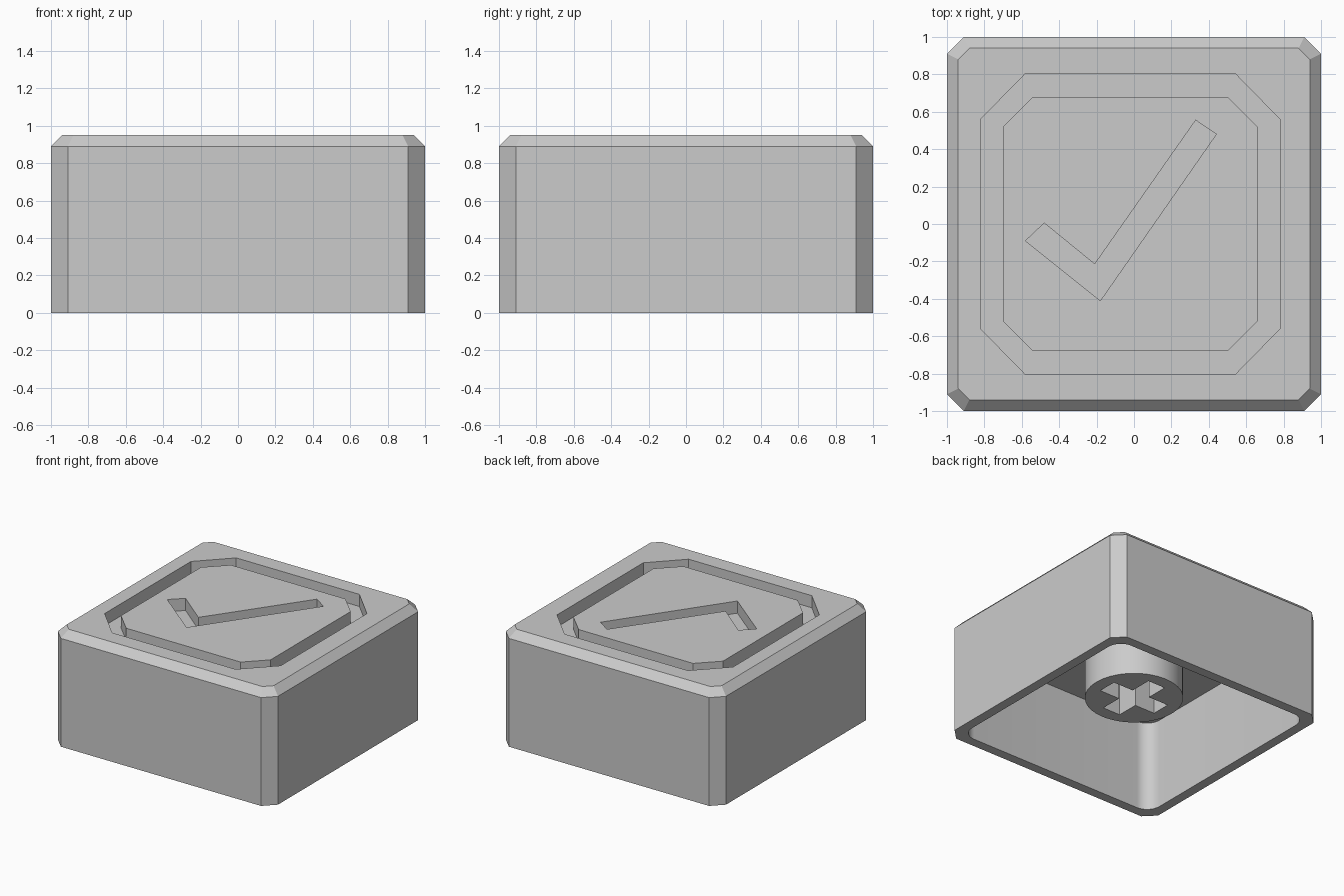
import bpy
import bmesh
from math import cos, sin, pi

if "Cube" in bpy.data.objects:
    bpy.data.objects.remove(bpy.data.objects["Cube"], do_unlink=True)

grey = bpy.data.materials.new("light grey plastic")
grey.use_nodes = True
colour = (0.6, 0.6, 0.6, 1)
grey.diffuse_color = colour
grey.node_tree.nodes["Principled BSDF"].inputs["Base Color"].default_value = colour


def loft(name, *sections):
    """Closed solid through (outline, height) sections, counter-clockwise."""
    bm = bmesh.new()
    rings = [[bm.verts.new((x, y, z)) for x, y in outline] for outline, z in sections]
    for low, high in zip(rings, rings[1:]):
        n = len(low)
        for i in range(n):
            j = (i + 1) % n
            bm.faces.new((low[i], low[j], high[j], high[i]))
    bm.faces.new(rings[0][::-1])
    bm.faces.new(rings[-1])
    bmesh.ops.recalc_face_normals(bm, faces=bm.faces)
    mesh = bpy.data.meshes.new(name)
    bm.to_mesh(mesh)
    bm.free()
    mesh.materials.append(grey)
    obj = bpy.data.objects.new(name, mesh)
    bpy.context.collection.objects.link(obj)
    return obj


def cut(target, cutter):
    """Subtract the cutter, then discard it."""
    mod = target.modifiers.new("cut", "BOOLEAN")
    mod.operation = "DIFFERENCE"
    mod.solver = "EXACT"
    mod.object = cutter
    bpy.context.view_layer.objects.active = target
    bpy.ops.object.modifier_apply(modifier=mod.name)
    bpy.data.objects.remove(cutter, do_unlink=True)


def octagon(hx, hy, cx, cy, ox=0.0, oy=0.0):
    """Rectangle of half size hx, hy with corners cut back to cx, cy."""
    pts = [(hx, -cy), (hx, cy), (cx, hy), (-cx, hy),
           (-hx, cy), (-hx, -cy), (-cx, -hy), (cx, -hy)]
    return [(x + ox, y + oy) for x, y in pts]


def arc(cx, cy, r, start, end, steps):
    angles = [start + (end - start) * i / steps for i in range(steps + 1)]
    return [(cx + r * cos(a), cy + r * sin(a)) for a in angles]


def rounded_square(half, r):
    c = half - r
    pts = []
    for k, (sx, sy) in enumerate([(1, 1), (-1, 1), (-1, -1), (1, -1)]):
        pts += arc(sx * c, sy * c, r, k * pi / 2, (k + 1) * pi / 2, 12)
    return pts


TOP, CEILING, FLOOR, ABOVE = 0.95, 0.75, 0.85, 1.1

# Cap body with bevelled corners and top rim
base = octagon(1, 1, 0.91, 0.91)
cap = loft("cap_body", (base, 0), (base, 0.89),
           (octagon(0.94, 0.94, 0.88, 0.88), TOP))

# Hollow underside
inside = rounded_square(0.92, 0.12)
cut(cap, loft("hollow", (inside, -0.2), (inside, CEILING)))

# Recessed frame on the top
outer = octagon(0.80, 0.805, 0.56, 0.56, -0.02)
inner = octagon(0.68, 0.68, 0.52, 0.52, -0.02)
frame = loft("frame", (outer, FLOOR), (outer, ABOVE))
cut(frame, loft("island", (inner, 0.7), (inner, 1.3)))
cut(cap, frame)

# Recessed check mark
tick = [(-0.58, -0.09), (-0.18, -0.41), (0.44, 0.48),
        (0.33, 0.555), (-0.21, -0.215), (-0.48, 0.005)]
cut(cap, loft("tick", (tick, FLOOR), (tick, ABOVE)))

# Round mounting stem with a cross-shaped socket
circle = arc(0, 0, 0.37, 0, 2 * pi, 64)[:-1]
stem = loft("mounting_stem", (circle, 0.25), (circle, CEILING + 0.01))
L, W = 0.264, 0.08
cross = [(L, -W), (L, W), (W, W), (W, L), (-W, L), (-W, W),
         (-L, W), (-L, -W), (-W, -W), (-W, -L), (W, -L), (W, -W)]
cut(stem, loft("socket", (cross, 0.1), (cross, CEILING)))

# Smooth the curves, keep the edges sharp
for obj in (cap, stem):
    bpy.ops.object.select_all(action="DESELECT")
    obj.select_set(True)
    bpy.context.view_layer.objects.active = obj
    bpy.ops.object.shade_smooth_by_angle(angle=pi / 7)
